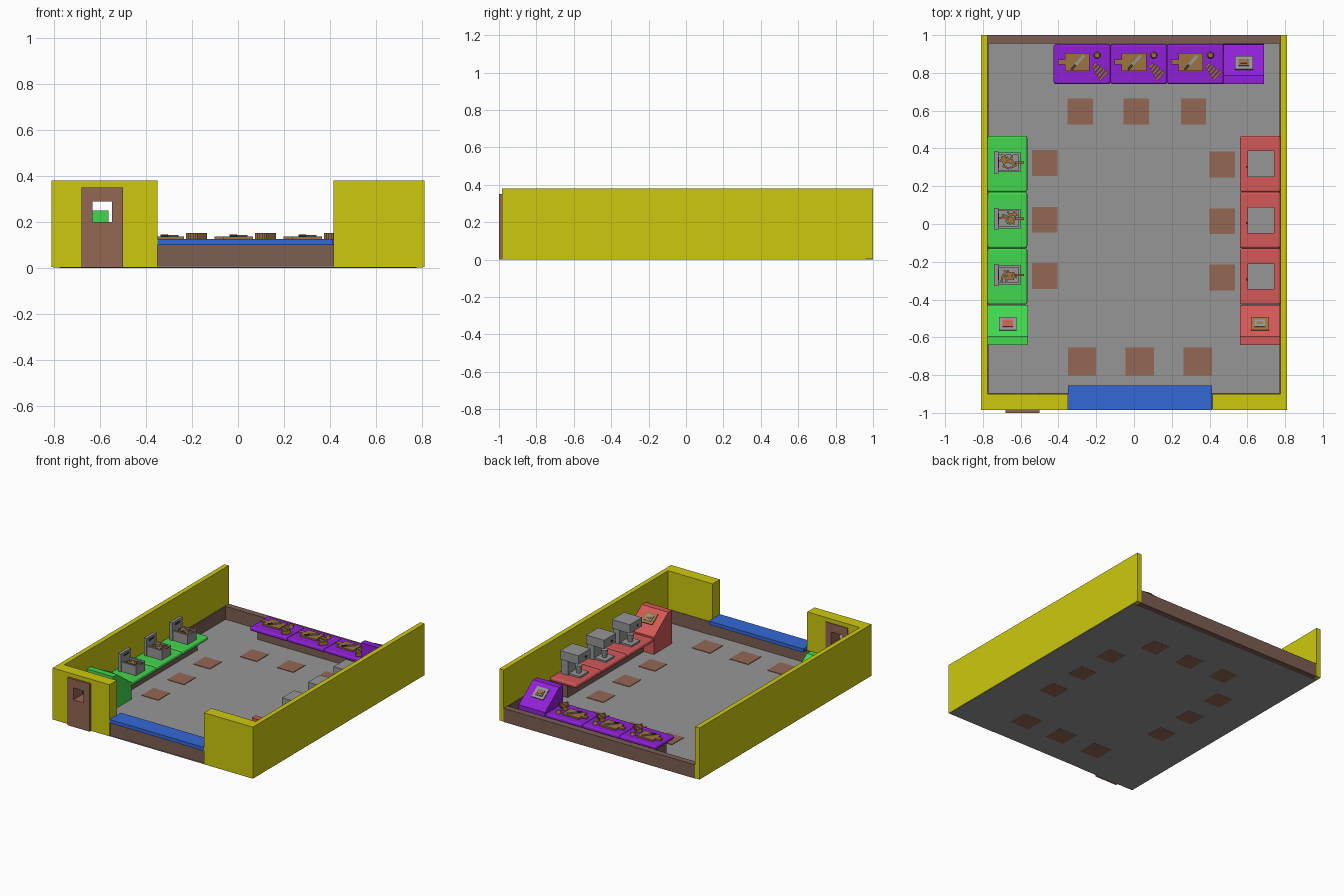
import bpy, bmesh, math, random
from mathutils import Matrix, Vector

if "Cube" in bpy.data.objects:
    bpy.data.objects.remove(bpy.data.objects["Cube"])

random.seed(3)


def mat(name, r, g, b):
    m = bpy.data.materials.new(name)
    m.diffuse_color = [((c / 255 + 0.055) / 1.055) ** 2.4 for c in (r, g, b)] + [1]
    m.use_nodes = True
    m.node_tree.nodes["Principled BSDF"].inputs["Base Color"].default_value = m.diffuse_color
    return m


YELLOW = mat("wall_yellow", 206, 201, 14)
PURPLE = mat("purple", 144, 32, 214)
GREEN = mat("green", 66, 214, 78)
RED = mat("red", 212, 88, 88)
BLUE = mat("blue", 52, 104, 214)
MAT = mat("mat_brown", 148, 103, 83)
BROWN = mat("wall_brown", 124, 94, 84)
GRAY = mat("gray", 150, 150, 150)
TAN = mat("wood_tan", 158, 116, 64)
DARK = mat("dark", 70, 60, 55)


def finish(name, bm, material, bevel=0, smooth=False):
    me = bpy.data.meshes.new(name)
    bmesh.ops.recalc_face_normals(bm, faces=bm.faces)
    bm.to_mesh(me)
    bm.free()
    me.materials.append(material)
    ob = bpy.data.objects.new(name, me)
    bpy.context.collection.objects.link(ob)
    if bevel:
        mod = ob.modifiers.new("bevel", "BEVEL")
        mod.width, mod.segments = bevel, 3
    if smooth:
        for p in me.polygons:
            p.use_smooth = len(p.vertices) == 4
    return ob


def boxes(name, material, items, bevel=0):
    """Each item is (x0, x1, y0, y1, z0, z1)."""
    bm = bmesh.new()
    for x0, x1, y0, y1, z0, z1 in items:
        m = Matrix.Translation(((x0 + x1) / 2, (y0 + y1) / 2, (z0 + z1) / 2))
        m = m @ Matrix.Diagonal((x1 - x0, y1 - y0, z1 - z0, 1))
        bmesh.ops.create_cube(bm, size=1, matrix=m)
    return finish(name, bm, material, bevel)


def turned_box(name, material, centre, size, axis, angle):
    m = Matrix.Translation(centre) @ Matrix.Rotation(angle, 4, axis) @ Matrix.Diagonal((*size, 1))
    bm = bmesh.new()
    bmesh.ops.create_cube(bm, size=1, matrix=m)
    return finish(name, bm, material)


def cone(name, material, base, r1, r2, h, sides=12):
    bm = bmesh.new()
    bmesh.ops.create_cone(bm, cap_ends=True, segments=sides, radius1=r1, radius2=r2, depth=h,
                          matrix=Matrix.Translation(Vector(base) + Vector((0, 0, h / 2))))
    return finish(name, bm, material, smooth=True)


# Floor and room shell
boxes("floor", GRAY, [(-.805, .805, -.98, .96, .001, .005)])
boxes("side_walls", YELLOW, [(-.81, -.775, -.985, 1, .003, .38), (.775, .81, -.985, 1, .003, .38)])
boxes("front_walls", YELLOW, [(-.775, -.68, -.985, -.9, .003, .38), (-.5, -.35, -.985, -.9, .003, .38),
                              (-.68, -.5, -.985, -.9, .35, .38), (.415, .775, -.985, -.9, .003, .38)])
boxes("back_wall", BROWN, [(-.775, .775, .955, 1, 0, .1)])
boxes("baseboards", BROWN, [(-.775, -.77, -.9, .955, .004, .1), (.77, .775, -.9, .955, .004, .1),
                            (-.775, -.68, -.9, -.896, .004, .1), (-.5, -.35, -.9, -.896, .004, .1),
                            (.415, .775, -.9, -.896, .004, .1)])

# Door through the front wall, with an open window
boxes("door", MAT, [(-.68, -.632, -1, -.895, .002, .35), (-.548, -.5, -1, -.895, .002, .35),
                    (-.632, -.548, -1, -.895, .002, .2), (-.632, -.548, -1, -.895, .288, .35)])

# Serving counter
boxes("serving_base", BROWN, [(-.35, .415, -.975, -.9, .002, .1)])
boxes("serving_top", BLUE, [(-.35, .413, -.985, -.855, .1, .126)])

# Floor mats
mats = []
for x in (-.285, .012, .315):
    mats.append((x - .067, x + .067, .528, .665))
for x in (-.275, .03, .337):
    mats.append((x - .075, x + .075, -.803, -.655))
for y in (.323, .023, -.275):
    mats.append((-.54, -.405, y - .068, y + .068))
    mats.append((.4, .535, y - .076, y + .06))
boxes("floor_mats", MAT, [(*m, 0, .009) for m in mats])

# Worktops and recessed bases
TOP = .125
YS = (.318, .02, -.278)
XS = (-.275, .025, .325)
for i, y in enumerate(YS):
    boxes(f"green_top_{i}", GREEN, [(-.775, -.565, y - .149, y + .149, .095, TOP)], .012)
    boxes(f"red_top_{i}", RED, [(.56, .775, y - .149, y + .149, .095, TOP)], .012)
for i, x in enumerate(XS):
    boxes(f"purple_top_{i}", PURPLE, [(x - .15, x + .15, .74, .953, .095, TOP)], .012)
boxes("counter_bases", BROWN, [(-.77, -.645, -.425, .455, .004, .098), (.64, .77, -.425, .455, .004, .098),
                               (-.415, .475, .82, .955, .004, .098)])


# Sloped ingredient bins with a picture plate on the slope
def bin_box(name, material, x0, x1, y0, pic_back, pic_front):
    prof = [(y0, .003), (y0, .25), (y0 + .045, .25), (y0 + .21, .13), (y0 + .212, .003)]
    bm = bmesh.new()
    f = bm.faces.new([bm.verts.new((x0, y, z)) for y, z in prof])
    r = bmesh.ops.extrude_face_region(bm, geom=[f])
    bmesh.ops.translate(bm, vec=(x1 - x0, 0, 0),
                        verts=[v for v in r["geom"] if isinstance(v, bmesh.types.BMVert)])
    finish(name, bm, material)
    a = math.atan2(-.12, .165)
    n = Vector((0, -math.sin(a), math.cos(a)))
    c = Vector(((x0 + x1) / 2, y0 + .11, .25 - .065 * .12 / .165))
    turned_box(name + "_plate", pic_back, c + n * .003, (.095, .085, .008), "X", a)
    turned_box(name + "_picture", pic_front, c + n * .007, (.055, .045, .008), "X", a)
    turned_box(name + "_picture_centre", TAN, c + n * .01, (.034, .016, .008), "X", a)


bin_box("purple_bin", PURPLE, .475, .688, .74, GRAY, MAT)
bin_box("green_bin", GREEN, -.775, -.562, -.64, GRAY, RED)
bin_box("red_bin", RED, .56, .773, -.64, TAN, GRAY)

# Fryers: tub, upright back panel, basket of fries with handle
for i, y in enumerate(YS):
    y += .008
    boxes(f"fryer_{i}", GRAY, [(-.74, -.718, y - .058, y + .058, TOP, .255),
                               (-.718, -.6, y - .052, y - .04, TOP, .195),
                               (-.718, -.6, y + .04, y + .052, TOP, .195),
                               (-.612, -.6, y - .04, y + .04, TOP, .195),
                               (-.718, -.612, y - .04, y + .04, TOP, .165)])
    boxes(f"fryer_dial_{i}", DARK, [(-.719, -.715, y - .03, y + .03, .225, .24)])
    boxes(f"basket_handle_{i}", TAN, [(-.63, -.583, y - .006, y + .006, .196, .207)])
    for k in range(14):
        turned_box(f"fry_{i}_{k}", TAN,
                   (-.665 + random.uniform(-.034, .034), y + random.uniform(-.027, .027), .185),
                   (.038, .01, .01), "Z", random.uniform(0, 3.14))

# Drink machines: base, rear column, overhanging head, cup and nozzle
for i, y in enumerate(YS):
    boxes(f"drink_machine_{i}", GRAY, [(.6, .745, y - .05, y + .05, TOP, .137),
                                       (.69, .745, y - .06, y + .06, TOP, .235),
                                       (.6, .745, y - .07, y + .07, .232, .296)])
    cone(f"cup_{i}", GRAY, (.645, y, .137), .016, .024, .055)
    cone(f"nozzle_{i}", GRAY, (.645, y, .205), .008, .014, .03)
    boxes(f"machine_knob_{i}", DARK, [(.592, .601, y - .02, y - .01, .255, .266)])

# Cutting stations: board, knife, small round vegetable, sliced loaf
for i, x in enumerate(XS):
    boxes(f"cutting_board_{i}", TAN, [(x - .09, x + .04, .81, .905, TOP - .002, .136),
                                      (x - .128, x - .09, .845, .872, TOP - .002, .136)])
    turned_box(f"knife_blade_{i}", GRAY, (x - .012, .867, .139), (.066, .016, .006), "Z", math.radians(48))
    turned_box(f"knife_handle_{i}", DARK, (x - .045, .83, .14), (.035, .012, .009), "Z", math.radians(48))
    cone(f"vegetable_{i}", TAN, (x + .08, .893, TOP - .001), .019, .013, .022)
    for k in range(5):
        turned_box(f"loaf_slice_{i}_{k}", TAN, (x + .066 + k * .012, .838 - k * .013, .138),
                   (.013, .034 + .007 * k, .025), "Z", math.radians(-42))
